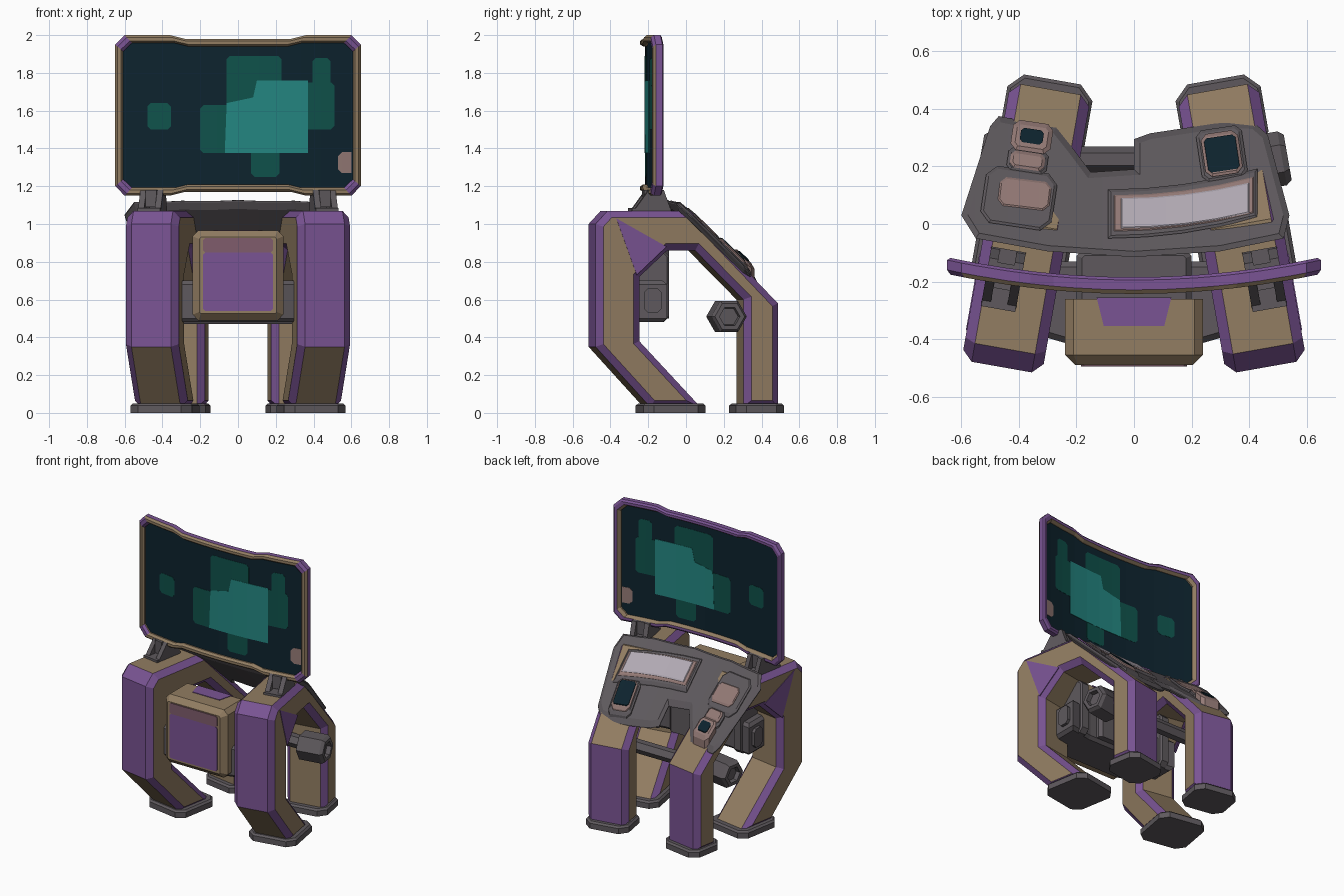
import bpy, bmesh, math
from mathutils import Vector, Matrix

if "Cube" in bpy.data.objects:
    bpy.data.objects.remove(bpy.data.objects["Cube"])


def mat(name, r, g, b):
    m = bpy.data.materials.new(name)
    lin = [((c / 255 + 0.055) / 1.055) ** 2.4 for c in (r, g, b)]
    m.diffuse_color = (*lin, 1)
    m.use_nodes = True
    m.node_tree.nodes["Principled BSDF"].inputs["Base Color"].default_value = m.diffuse_color
    return m


PURPLE = mat("purple paint", 122, 84, 148)
TAN = mat("tan paint", 146, 125, 98)
GRAY = mat("dark gray metal", 94, 89, 93)
PINK = mat("dusty pink", 148, 122, 118)
LILAC = mat("pale lilac", 178, 170, 180)
DARK = mat("dark screen", 13, 35, 46)
GREEN = mat("deep teal", 15, 82, 75)
TEAL = mat("bright teal", 36, 135, 130)
MAUVE = mat("mauve", 128, 92, 108)

AXES = {'x': lambda a, b, c: (c, a, b), 'y': lambda a, b, c: (a, c, b), 'z': lambda a, b, c: (a, b, c)}


def finish(name, bm, mats, rule=None, matrix=None):
    bmesh.ops.recalc_face_normals(bm, faces=bm.faces)
    bm.normal_update()
    if rule:
        for f in bm.faces:
            f.material_index = rule(f)
    if matrix:
        bm.transform(matrix)
        bmesh.ops.recalc_face_normals(bm, faces=bm.faces)
    me = bpy.data.meshes.new(name)
    bm.to_mesh(me)
    bm.free()
    for m in mats:
        me.materials.append(m)
    ob = bpy.data.objects.new(name, me)
    bpy.context.collection.objects.link(ob)
    return ob


def prism(name, pts, axis, c0, c1, mats, bevel=0, ends=(1,), rule=None, warp=None, matrix=None):
    """Extrude a 2D outline along an axis, chamfer the chosen ends, optionally curve it."""
    bm = bmesh.new()
    fn = AXES[axis]
    lo = [bm.verts.new(fn(a, b, c0)) for a, b in pts]
    hi = [bm.verts.new(fn(a, b, c1)) for a, b in pts]
    caps = [bm.faces.new(lo), bm.faces.new(hi)]
    n = len(pts)
    for i in range(n):
        j = (i + 1) % n
        bm.faces.new((lo[i], lo[j], hi[j], hi[i]))
    bmesh.ops.recalc_face_normals(bm, faces=bm.faces)
    if bevel:
        edges = [e for k in ends for e in caps[k].edges]
        bmesh.ops.bevel(bm, geom=edges, offset=bevel, offset_type='OFFSET', segments=1,
                        affect='EDGES', profile=0.5)
    if warp:
        curve(bm, warp)
    return finish(name, bm, mats, rule, matrix)


def curve(bm, warp):
    for i in range(-5, 6):
        bmesh.ops.bisect_plane(bm, geom=bm.verts[:] + bm.edges[:] + bm.faces[:], dist=1e-5,
                               plane_co=(i * 0.11, 0, 0), plane_no=(1, 0, 0))
    for v in bm.verts:
        v.co = warp(v.co)


def rect(x0, x1, y0, y1, c=0.0, ang=0):
    if c:
        p = [(x0 + c, y0), (x1 - c, y0), (x1, y0 + c), (x1, y1 - c),
             (x1 - c, y1), (x0 + c, y1), (x0, y1 - c), (x0, y0 + c)]
    else:
        p = [(x0, y0), (x1, y0), (x1, y1), (x0, y1)]
    cx, cy, s, k = (x0 + x1) / 2, (y0 + y1) / 2, math.sin(ang), math.cos(ang)
    return [(cx + (x - cx) * k - (y - cy) * s, cy + (x - cx) * s + (y - cy) * k) for x, y in p]


# Arched legs, feet, hinges and axle knobs, once per side
LEG = [(-.505, 1.0), (-.44, 1.07), (0, 1.07), (.475, .58), (.475, .03), (.29, .03), (.29, .6),
       (.03, .86), (-.12, .86), (-.27, .72), (-.27, .38), (.06, .03), (-.21, .03), (-.505, .35)]


def leg_rule(f):
    n, c = f.normal, f.calc_center_median()
    if 0.2 < abs(n.x) < 0.95:
        return 1
    outer = (n.y < -.5 and n.z > -.1 and c.y < -.4) or (n.y > .9 and c.y > .4)
    return 1 if outer else 0


HEX = [(math.cos(i * math.pi / 3), math.sin(i * math.pi / 3)) for i in range(6)]

for side, word in ((1, "right"), (-1, "left")):
    M = Matrix.Scale(side, 4, (1, 0, 0)) @ Matrix.Translation((.372, 0, 0)) @ Matrix.Rotation(math.radians(10), 4, 'Z')
    prism(word + "_leg_arch", LEG, 'x', -.142, .142, [TAN, PURPLE], .036, (0, 1), leg_rule, None, M)
    prism(word + "_leg_accent", [(-.40, 1.03), (-.13, .88), (-.29, .73)], 'x', .14, .145, [PURPLE], matrix=M)
    prism(word + "_front_foot", rect(-.165, .165, -.25, .085, .05), 'z', 0, .05, [GRAY], .012, matrix=M)
    prism(word + "_rear_foot", rect(-.15, .15, .25, .51, .05), 'z', 0, .05, [GRAY], .012, matrix=M)
    # hollow hexagonal knob
    bm = bmesh.new()
    rings = [[bm.verts.new((x, .20 + a * r, .51 + b * r)) for a, b in HEX]
             for x, r in ((.02, .095), (.18, .095), (.2, .08), (.2, .055), (.17, .05))]
    for p, q in zip(rings, rings[1:]):
        for i in range(6):
            bm.faces.new((p[i], p[i - 1], q[i - 1], q[i]))
    bm.faces.new(rings[0])
    bm.faces.new(rings[-1])
    finish(word + "_axle_knob", bm, [GRAY], None, M)
    # screen hinge: base, two prongs and a pin block
    H = Matrix.Scale(side, 4, (1, 0, 0)) @ Matrix.Translation((.42, 0, 0)) @ Matrix.Rotation(math.radians(10), 4, 'Z')
    prism(word + "_hinge_base", rect(-.06, .06, -.30, -.09), 'z', 1.06, 1.085, [GRAY], matrix=H)
    for k in (-1, 1):
        prism(word + "_hinge_prong", [(-.29, 1.07), (-.21, 1.18), (-.13, 1.18), (-.09, 1.07)], 'x',
              k * .045 - .016, k * .045 + .016, [GRAY], matrix=H)
    prism(word + "_hinge_pin", rect(-.23, -.14, 1.09, 1.18), 'x', -.03, .03, [GRAY], matrix=H)

# Rear axle between the legs
prism("rear_axle", [(.225 + a * .045, .51 + b * .045) for a, b in HEX], 'x', -.36, .36, [GRAY])

# Bowed cross beam and central block
prism("cross_beam", [(-.42, -.28), (-.32, -.39), (-.2, -.425), (.2, -.425), (.32, -.39), (.42, -.28),
                     (.42, -.10), (.25, -.13), (-.25, -.13), (-.42, -.10)], 'z', .48, .70, [GRAY], .02, (0, 1))
prism("central_block", rect(-.2, .2, -.32, -.09, .02), 'z', .5, .88, [GRAY], .02)
for k in (-1, 1):
    prism("beam_end_rim", rect(-.28, -.09, .48, .86, .03), 'x', k * .33 - .03, k * .33 + .03, [GRAY], .01)
    prism("beam_end_socket", rect(-.22, -.13, .53, .66, .02), 'x', k * .42 - .02, k * .42 + .02, [GRAY])

# Front body box with inset coloured panels
prism("body_box", rect(-.24, .24, .49, .965, .03), 'y', -.26, -.49, [TAN], .035)
prism("body_front_panel", rect(-.185, .185, .54, .85, .012), 'y', -.48, -.496, [PURPLE])
prism("body_front_strip", rect(-.185, .185, .85, .925, .012), 'y', -.48, -.496, [MAUVE])
prism("body_top_panel", [(-.13, -.255), (-.105, -.355), (.105, -.355), (.13, -.255)], 'z', .96, .969, [PURPLE])


# Sloping curved console with its pads and buttons
def desk(v):
    return Vector((v.x, v.y, v.z + 1.025 + .17 * v.x ** 2 - .95 * v.y))


DESK = [(-.60, .03), (-.55, -.05), (-.3, -.095), (0, -.115), (.3, -.095), (.52, -.05), (.54, .03),
        (.465, .31), (.42, .35), (.32, .355), (.055, .315), (0, .295), (0, .19), (-.15, .18),
        (-.21, .26), (-.27, .335), (-.47, .375), (-.50, .34)]
prism("console", DESK, 'z', -.035, .012, [GRAY], .02, (0, 1), None, desk)


def pad(name, pts, h0, h1, m, bevel=.01):
    prism(name, pts, 'z', h0, h1, [m], bevel, (1,), None, desk)


def arc(x0, x1, y0, y1):
    xs = [x0 + (x1 - x0) * i / 4 for i in range(5)]
    lift = lambda x: .45 * (x - x0) ** 2 * .6
    return [(x, y0 + lift(x)) for x in xs] + [(x, y1 + lift(x)) for x in reversed(xs)]


pad("touchpad_base", arc(-.09, .43, -.05, .12), 0, .03, GRAY)
pad("touchpad_rim", arc(-.07, .415, -.025, .10), .02, .036, PINK, .004)
pad("touchpad", arc(-.045, .40, -.015, .09), .02, .042, LILAC, .004)
pad("left_pad_base", rect(-.525, -.275, -.01, .19, .035, -.15), 0, .03, GRAY)
pad("left_pad", rect(-.47, -.29, .055, .155, .02, -.12), .02, .04, PINK, .006)
pad("right_gauge_base", rect(.225, .385, .155, .335, .02, .15), 0, .035, GRAY)
pad("right_gauge", rect(.24, .37, .17, .32, .02, .15), .02, .055, PINK)
pad("right_gauge_screen", rect(.25, .36, .185, .305, .01, .15), .05, .061, DARK, 0)
pad("left_gauge", rect(-.425, -.285, .25, .355, .02, -.15), 0, .07, PINK, .015)
pad("left_gauge_screen", rect(-.395, -.315, .28, .33, .01, -.15), .06, .076, DARK, 0)
pad("left_button_base", rect(-.44, -.30, .18, .26, .015, -.15), 0, .035, GRAY)
pad("left_button", rect(-.43, -.31, .19, .25, .015, -.15), .02, .05, PINK)


# Curved see-through screen: frame ring, display sheet and map patches
def bow(v):
    return Vector((v.x, v.y - .215 + .165 * v.x ** 2, v.z))


RIM = [(-.65, 1.2), (-.6, 1.15), (-.36, 1.15), (-.28, 1.17), (.28, 1.17), (.36, 1.15), (.6, 1.15), (.65, 1.2),
       (.65, 1.95), (.6, 2.0), (.36, 2.0), (.28, 1.98), (-.28, 1.98), (-.36, 2.0), (-.6, 2.0), (-.65, 1.95)]


def shrink(d):
    return [(x * (1 - d / .65), 1.575 + (z - 1.575) * (1 - d / .425)) for x, z in RIM]


bm = bmesh.new()
rings = [[bm.verts.new((x, y, z)) for x, z in shrink(d)]
         for d, y in ((.042, -.012), (.03, -.028), (.012, -.028), (0, -.014), (0, .02), (.012, .03), (.03, .03), (.042, .012))]
for k in range(8):
    p, q = rings[k], rings[(k + 1) % 8]
    for i in range(16):
        f = bm.faces.new((p[i - 1], p[i], q[i], q[i - 1]))
        corner = i in (1, 7, 9, 15)
        f.material_index = 1 if k in (3, 4, 5) or (corner and k < 6) else 0
curve(bm, bow)
finish("screen_frame", bm, [TAN, PURPLE])


def sheet(name, pts, t, m):
    prism(name, pts, 'y', -t, t, [m], warp=bow)


sheet("display", shrink(.036), .002, DARK)
for a in ((-.48, -.355, 1.5, 1.64), (-.2, .0, 1.375, 1.63), (-.06, .23, 1.6, 1.89), (.30, .51, 1.5, 1.75),
          (.395, .49, 1.73, 1.88), (.07, .22, 1.25, 1.42)):
    sheet("map_patch", rect(*a, .018), .0035, GREEN)
sheet("map_highlight", [(-.07, 1.375), (.37, 1.375), (.37, 1.76), (.1, 1.76), (.08, 1.67), (-.06, 1.64)], .005, TEAL)
sheet("screen_marker", [(.55, 1.27), (.6, 1.27), (.6, 1.38), (.55, 1.38), (.53, 1.36), (.53, 1.29)], .0045, PINK)
